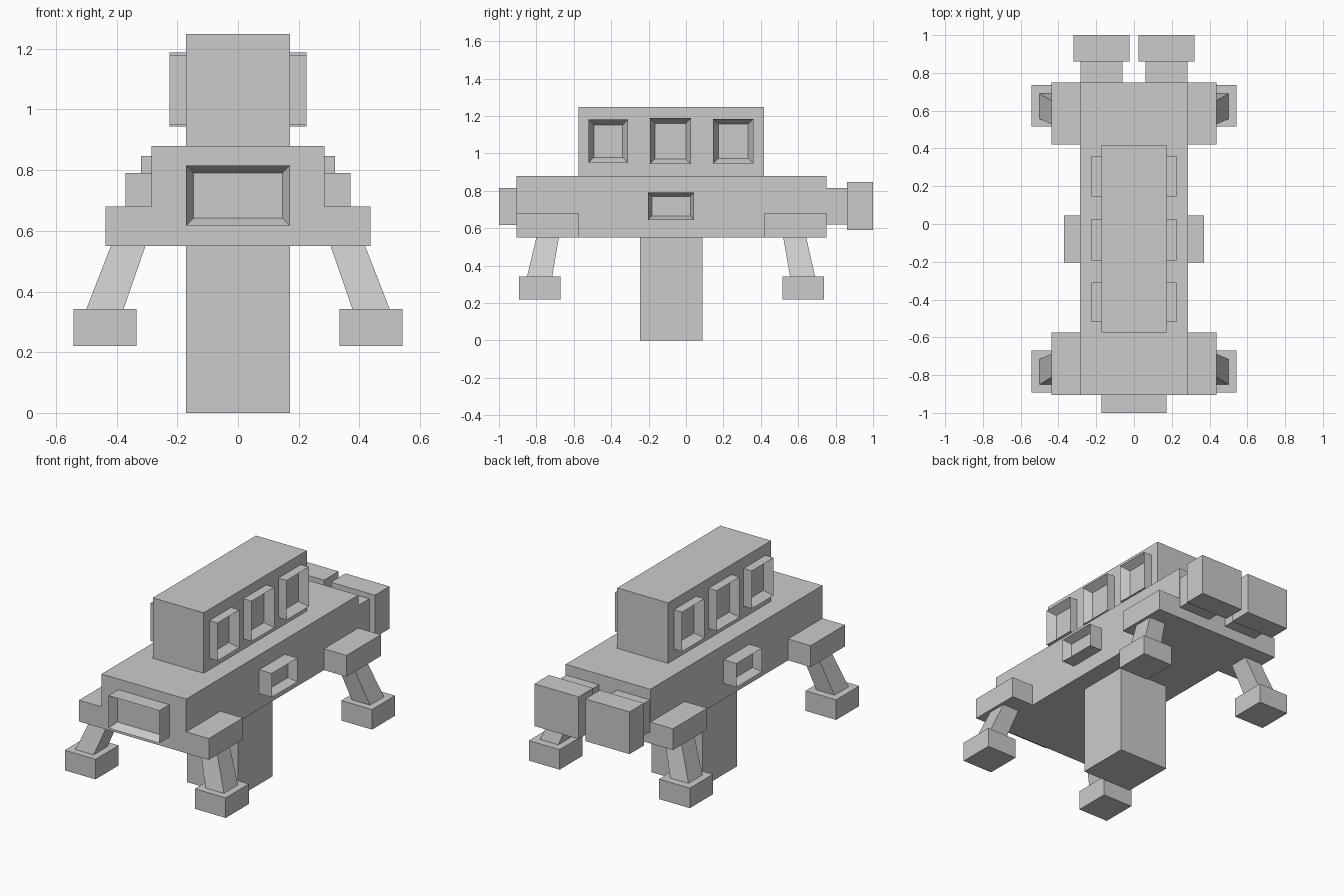
import bpy
import bmesh
from mathutils import Vector

if "Cube" in bpy.data.objects:
    bpy.data.objects.remove(bpy.data.objects["Cube"])


def finish(bm, name):
    bmesh.ops.recalc_face_normals(bm, faces=bm.faces)
    mesh = bpy.data.meshes.new(name)
    bm.to_mesh(mesh)
    bm.free()
    obj = bpy.data.objects.new(name, mesh)
    bpy.context.collection.objects.link(obj)
    return obj


def mirror(obj):
    obj.modifiers.new("Mirror", 'MIRROR').use_axis[0] = True
    return obj


def prism(name, bottom, top):
    """Six-sided block between two rectangles (x0, x1, y0, y1, z)."""
    bm = bmesh.new()
    rings = []
    for x0, x1, y0, y1, z in (bottom, top):
        rings.append([bm.verts.new((x, y, z)) for x, y in
                      ((x0, y0), (x1, y0), (x1, y1), (x0, y1))])
    a, b = rings
    bm.faces.new(a[::-1])
    bm.faces.new(b)
    for i in range(4):
        j = (i + 1) % 4
        bm.faces.new((a[i], a[j], b[j], b[i]))
    return finish(bm, name)


def box(name, x, y, z):
    return prism(name, (*x, *y, z[0]), (*x, *y, z[1]))


def framed_box(name, x, y, z, facing, rim, depth):
    """Box with a recessed panel on the face that looks along facing."""
    obj = box(name, x, y, z)
    bm = bmesh.new()
    bm.from_mesh(obj.data)
    bm.normal_update()
    faces = [f for f in bm.faces if f.normal.dot(Vector(facing)) > 0.9]
    bmesh.ops.inset_individual(bm, faces=faces, thickness=rim)
    bmesh.ops.translate(bm, verts=list(faces[0].verts), vec=Vector(facing) * -depth)
    bm.to_mesh(obj.data)
    bm.free()
    return obj


# Hull, upper cabin and central column
box("hull", (-0.285, 0.285), (-0.905, 0.75), (0.55, 0.88))
box("cabin", (-0.171, 0.171), (-0.575, 0.417), (0.88, 1.248))
box("column", (-0.171, 0.171), (-0.245, 0.087), (0, 0.55))

# Nose window
framed_box("nose_window", (-0.171, 0.171), (-1.0, -0.905), (0.617, 0.815),
           (0, -1, 0), 0.035, 0.05)

# Cabin windows and hull side hatches
windows = (((-0.52, -0.31), (0.95, 1.18)),
           ((-0.193, 0.027), (0.943, 1.188)),
           ((0.145, 0.36), (0.945, 1.185)))
for i, (y, z) in enumerate(windows):
    mirror(framed_box(f"cabin_window_{i + 1}", (0.171, 0.226), y, z,
                      (1, 0, 0), 0.04, 0.05))
mirror(framed_box("side_hatch", (0.285, 0.37), (-0.203, 0.044), (0.645, 0.79),
                  (1, 0, 0), 0.029, 0.05))

# Landing legs: hip block, slanted strut and foot, front and rear
legs = (("front", (-0.905, -0.575), (-0.80, -0.68), (-0.85, -0.715), (-0.892, -0.67)),
        ("rear", (0.42, 0.75), (0.52, 0.643), (0.556, 0.69), (0.515, 0.737)))
for side, hip, top, bottom, foot in legs:
    mirror(box(f"{side}_hip", (0.285, 0.437), hip, (0.55, 0.68)))
    mirror(prism(f"{side}_leg", (0.377, 0.50, *bottom, 0.342),
                 (0.305, 0.419, *top, 0.55)))
    mirror(box(f"{side}_foot", (0.335, 0.542), foot, (0.22, 0.342)))

# Rear engines
mirror(box("engine_mount", (0.06, 0.282), (0.75, 0.86), (0.62, 0.815)))
mirror(box("engine_nozzle", (0.023, 0.32), (0.86, 1.0), (0.59, 0.847)))
